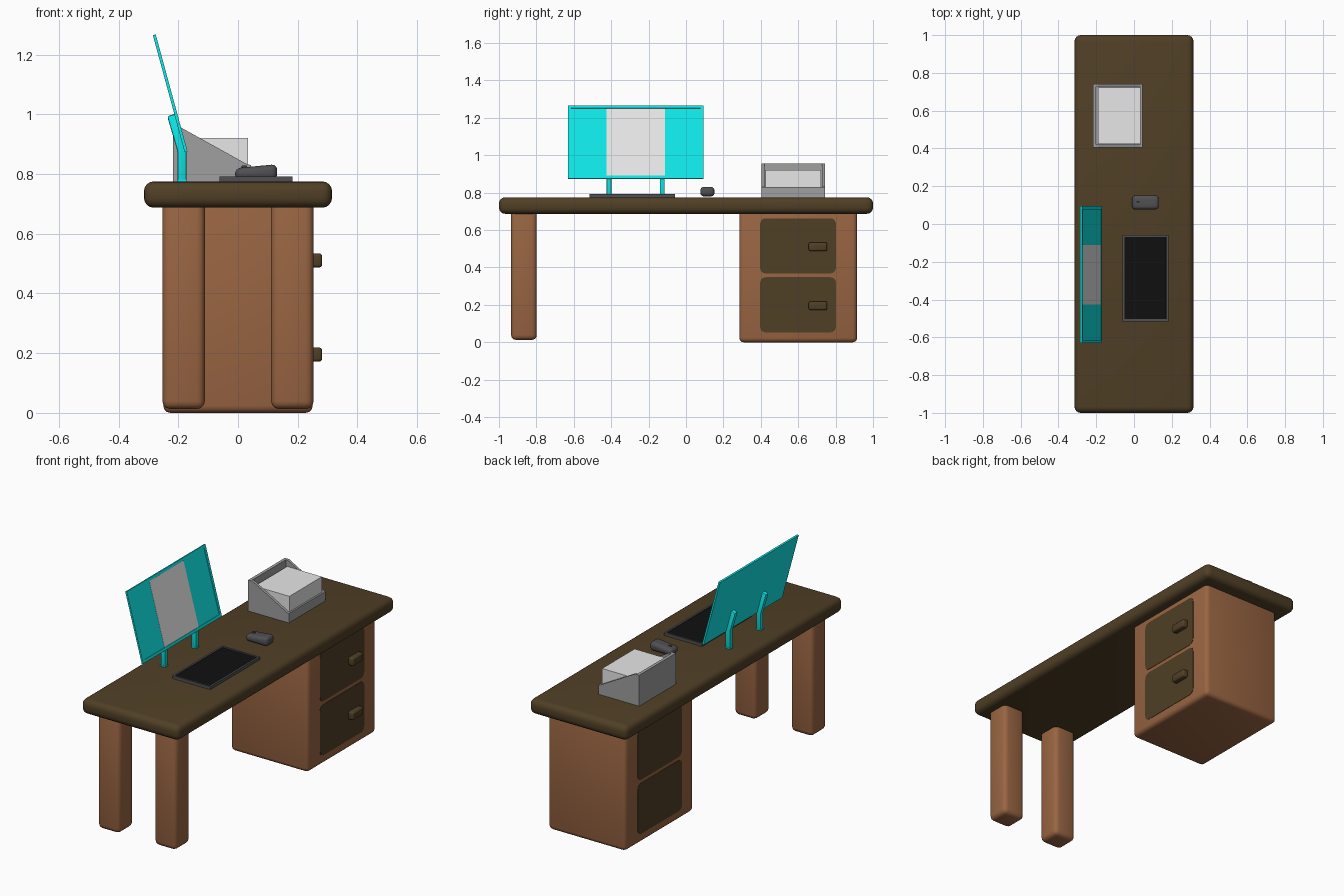
import bpy, bmesh, math
from mathutils import Vector, Matrix

old = bpy.data.objects.get("Cube")
if old:
    bpy.data.objects.remove(old, do_unlink=True)


def material(name, r, g, b):
    m = bpy.data.materials.new(name)
    m.use_nodes = True
    m.diffuse_color = (r, g, b, 1)
    m.node_tree.nodes["Principled BSDF"].inputs["Base Color"].default_value = (r, g, b, 1)
    return m


WOOD = material("warm wood", 0.32, 0.13, 0.055)
DARK = material("dark wood", 0.08, 0.05, 0.019)
TEAL = material("teal", 0.005, 0.8, 0.8)
WHITE = material("paper white", 0.8, 0.8, 0.8)
GREY = material("tray grey", 0.35, 0.35, 0.35)
CHARCOAL = material("charcoal", 0.08, 0.08, 0.085)
BLACK = material("black", 0.005, 0.005, 0.005)


def finish(name, bm, *mats, smooth=True):
    bmesh.ops.recalc_face_normals(bm, faces=bm.faces)
    me = bpy.data.meshes.new(name)
    bm.to_mesh(me)
    bm.free()
    for m in mats:
        me.materials.append(m)
    ob = bpy.data.objects.new(name, me)
    bpy.context.collection.objects.link(ob)
    if smooth:
        bpy.ops.object.select_all(action='DESELECT')
        ob.select_set(True)
        bpy.context.view_layer.objects.active = ob
        bpy.ops.object.shade_smooth_by_angle(angle=math.radians(35))
    return ob


def block(x, y, z):
    """Box mesh from three (low, high) ranges."""
    bm = bmesh.new()
    bmesh.ops.create_cube(bm, size=1)
    for v in bm.verts:
        v.co = Vector([lo + (c + 0.5) * (hi - lo) for c, (lo, hi) in zip(v.co, (x, y, z))])
    return bm


def round_edges(bm, radius, segments=3, axis=None):
    """Bevel every edge, or only those along one axis."""
    def along(e):
        d = (e.verts[0].co - e.verts[1].co).normalized()
        return axis is None or abs(d[axis]) > 0.9
    bmesh.ops.bevel(bm, geom=[e for e in bm.edges if along(e)], offset=radius,
                    segments=segments, profile=0.5, affect='EDGES')
    return bm


def box(name, x, y, z, mat, radius=0, segments=3, axis=None):
    bm = block(x, y, z)
    if radius:
        round_edges(bm, radius, segments, axis)
    return finish(name, bm, mat, smooth=radius > 0)


def prism(name, outline, y0, y1, mat):
    """Extrude an x-z outline along y."""
    bm = bmesh.new()
    face = bm.faces.new([bm.verts.new((x, y0, z)) for x, z in outline])
    geom = bmesh.ops.extrude_face_region(bm, geom=[face])["geom"]
    bmesh.ops.translate(bm, vec=(0, y1 - y0, 0),
                        verts=[g for g in geom if isinstance(g, bmesh.types.BMVert)])
    return bm if mat is None else finish(name, bm, mat, smooth=False)


def sink(bm, direction, rim, depth, index):
    """Inset the face pointing in a direction and push it inward."""
    bm.normal_update()
    d = Vector(direction)
    face = max(bm.faces, key=lambda f: f.normal.dot(d) * (1 + f.calc_area()))
    bmesh.ops.inset_region(bm, faces=[face], thickness=rim, use_even_offset=True)
    # straight-walled recess
    bmesh.ops.inset_region(bm, faces=[face], thickness=0.0005, depth=0)
    bmesh.ops.translate(bm, vec=-d * depth, verts=face.verts)
    face.material_index = index


# Desk top, legs and drawer cabinet
box("desk_top", (-0.315, 0.315), (-1, 1), (0.687, 0.775), DARK, 0.033, 4)
for name, x0 in (("right_leg", -0.253), ("left_leg", 0.111)):
    box(name, (x0, x0 + 0.142), (-0.935, -0.798), (0.013, 0.72), WOOD, 0.026)
box("cabinet", (-0.25, 0.25), (0.285, 0.915), (0, 0.72), WOOD, 0.024)

# Drawer panels on both sides, handles on one
for name, z0 in (("lower", 0.053), ("upper", 0.368)):
    box(name + "_drawer", (-0.252, 0.252), (0.396, 0.802), (z0, z0 + 0.295), DARK, 0.03, 4, axis=0)
    box(name + "_handle", (0.24, 0.282), (0.656, 0.755), (z0 + 0.119, z0 + 0.166), DARK, 0.01)

# Monitor: tilted panel with a sunken screen and a pale central band
tilt = Matrix.Translation((-0.227, -0.268, 1.07)) @ Matrix.Rotation(math.radians(-15.2), 4, 'Y')
screen = block((-0.005, 0.005), (-0.362, 0.362), (-0.203, 0.203))
sink(screen, (1, 0, 0), 0.016, 0.003, 0)
finish("monitor", screen, TEAL, smooth=False).matrix_world = tilt
band = box("screen_band", (0.001, 0.003), (-0.157, 0.157), (-0.186, 0.186), WHITE)
band.matrix_world = tilt

# Bent monitor supports
bend = [(-0.203, 0.77), (-0.173, 0.77), (-0.173, 0.882), (-0.206, 1.003),
        (-0.237, 0.993), (-0.203, 0.877)]
for name, y in (("right_support", -0.411), ("left_support", -0.127)):
    bm = prism(name, bend, y - 0.013, y + 0.013, None)
    round_edges(bm, 0.006, 2)
    finish(name, bm, TEAL)
    box(name + "_foot", (-0.204, -0.172), (y - 0.014, y + 0.014), (0.77, 0.782), TEAL)

# Drawing pad
pad = block((-0.062, 0.182), (-0.515, -0.058), (0.77, 0.792))
sink(pad, (0, 0, 1), 0.011, 0.004, 1)
finish("pad", pad, CHARCOAL, BLACK, smooth=False)

# Mouse with a sloping nose and a scroll wheel
mouse = block((-0.01, 0.131), (0.077, 0.152), (0.78, 0.833))
for v in mouse.verts:
    if v.co.x < 0 and v.co.z > 0.8:
        v.co.z -= 0.014
round_edges(mouse, 0.019, 4)
finish("mouse", mouse, CHARCOAL)
box("mouse_wheel", (0.012, 0.03), (0.111, 0.118), (0.8, 0.828), CHARCOAL, 0.002, 2)

# Paper tray with sloping sides, and its stack of paper
side = [(-0.218, 0.77), (0.044, 0.77), (0.044, 0.83), (0.032, 0.832), (-0.19, 0.955), (-0.218, 0.955)]
prism("tray_right_side", side, 0.405, 0.42, GREY)
prism("tray_left_side", side, 0.727, 0.742, GREY)
box("tray_back", (-0.218, -0.2), (0.419, 0.728), (0.77, 0.955), GREY)
box("tray_front", (0.034, 0.044), (0.419, 0.728), (0.77, 0.83), GREY)
box("tray_floor", (-0.201, 0.035), (0.419, 0.728), (0.77, 0.79), GREY)
box("paper_stack", (-0.19, 0.034), (0.424, 0.723), (0.789, 0.92), WHITE)
